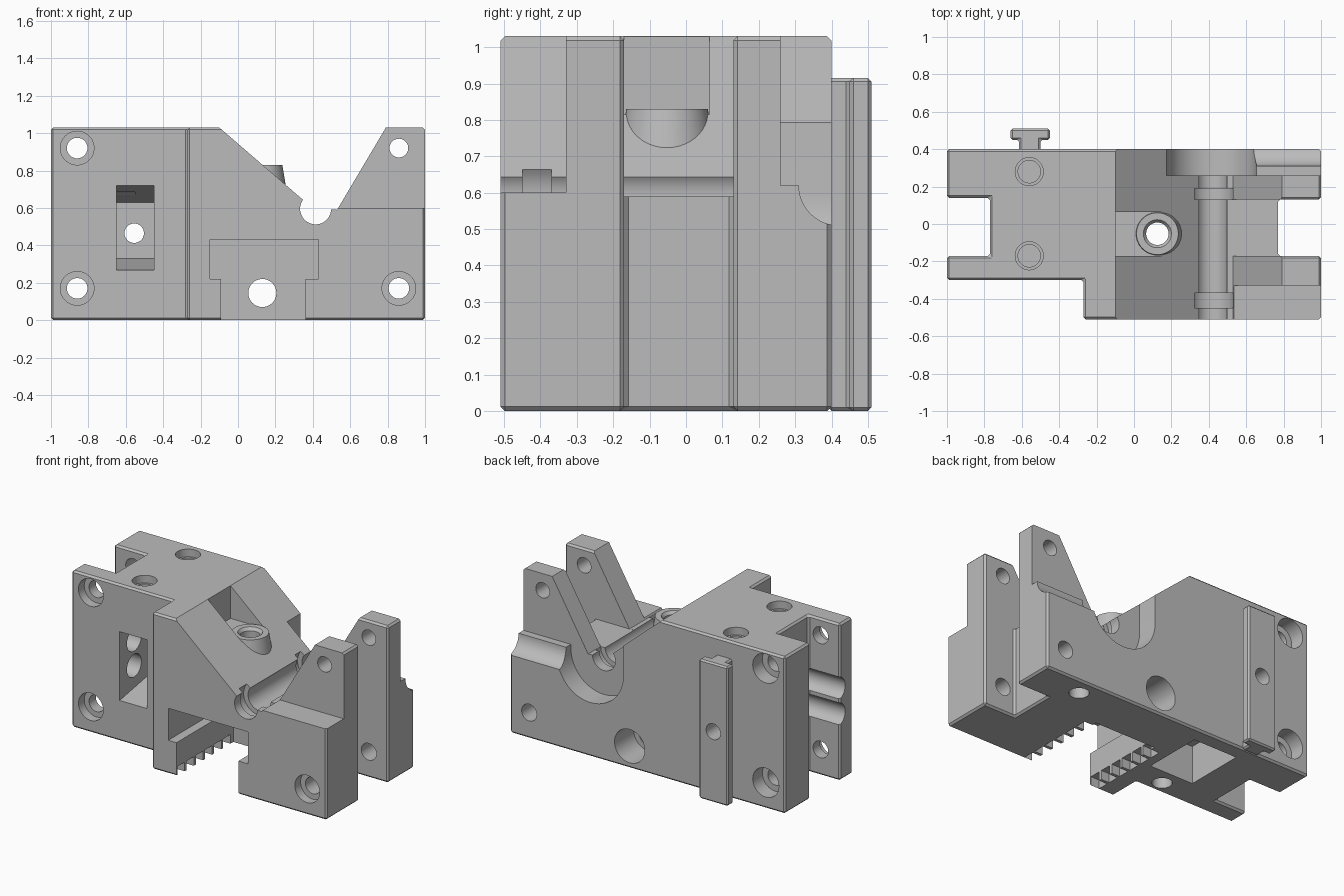
import bpy, bmesh, math
from mathutils import Matrix, Vector

if "Cube" in bpy.data.objects:
    bpy.data.objects.remove(bpy.data.objects["Cube"])

grey = bpy.data.materials.new("neutral grey")
grey.use_nodes = True
colour = (0.5, 0.5, 0.5, 1)
grey.diffuse_color = colour
grey.node_tree.nodes["Principled BSDF"].inputs["Base Color"].default_value = colour


def finish(name, bm):
    bmesh.ops.recalc_face_normals(bm, faces=bm.faces)
    mesh = bpy.data.meshes.new(name)
    bm.to_mesh(mesh)
    bm.free()
    mesh.materials.append(grey)
    ob = bpy.data.objects.new(name, mesh)
    bpy.context.collection.objects.link(ob)
    return ob


def place(axis, a, b, t):
    return {"x": Vector((t, a, b)), "y": Vector((a, t, b)), "z": Vector((a, b, t))}[axis]


def prism(name, axis, points, lo, hi):
    bm = bmesh.new()
    ends = [[bm.verts.new(place(axis, a, b, t)) for a, b in points] for t in (lo, hi)]
    for end in ends:
        bm.faces.new(end)
    for i in range(len(points)):
        j = (i + 1) % len(points)
        bm.faces.new((ends[0][i], ends[0][j], ends[1][j], ends[1][i]))
    return finish(name, bm)


def box(name, x0, x1, y0, y1, z0, z1):
    return prism(name, "z", [(x0, y0), (x1, y0), (x1, y1), (x0, y1)], z0, z1)


def rod(name, axis, a, b, lo, hi, r_lo, r_hi=None):
    bm = bmesh.new()
    bmesh.ops.create_cone(bm, cap_ends=True, segments=48, radius1=r_lo,
                          radius2=r_lo if r_hi is None else r_hi, depth=hi - lo)
    turn = {"x": Matrix.Rotation(math.pi / 2, 4, "Y"),
            "y": Matrix.Rotation(-math.pi / 2, 4, "X"), "z": Matrix()}[axis]
    shift = Matrix.Translation(place(axis, a, b, (lo + hi) / 2))
    bmesh.ops.transform(bm, matrix=shift @ turn, verts=bm.verts)
    return finish(name, bm)


def apply(ob, mod):
    bpy.context.view_layer.objects.active = ob
    bpy.ops.object.modifier_apply(modifier=mod.name)


def combine(ob, tool, operation="DIFFERENCE"):
    mod = ob.modifiers.new("join", "BOOLEAN")
    mod.operation = operation
    mod.solver = "EXACT"
    mod.object = tool
    apply(ob, mod)
    bpy.data.objects.remove(tool)


def chamfer(ob, width):
    mod = ob.modifiers.new("chamfer", "BEVEL")
    mod.width = width
    mod.segments = 1
    mod.limit_method = "ANGLE"
    apply(ob, mod)


# Main block with a notch in each end
plan = [(-1, -0.3), (-0.27, -0.3), (-0.27, -0.51), (1, -0.51), (1, -0.17), (0.77, -0.17),
        (0.77, 0.13), (1, 0.13), (1, 0.4), (-1, 0.4), (-1, 0.14), (-0.77, 0.14),
        (-0.77, -0.17), (-1, -0.17)]
body = prism("clamp_body", "z", plan, 0, 1.03)
chamfer(body, 0.012)


def cut(tool):
    combine(body, tool)


# Sloped valley and the shelves around the two arms
cut(prism("valley", "y", [(-0.216, 1.13), (0.4, 0.598), (0.53, 0.59), (0.85, 1.13)], -1, 1))
cut(box("front_shelf", 0.46, 1.2, -0.7, -0.33, 0.6, 1.3))
cut(box("middle_shelf", 0.46, 0.9, -0.17, 0.13, 0.59, 1.3))
cut(box("rear_shelf", 0.46, 1.2, 0.26, 0.7, 0.62, 1.3))
cut(rod("cove", "x", 0.42, 0.62, 0.6, 1.2, 0.11))

# Pivot groove, retaining rings and rear clearance
px, pz = 0.415, 0.595
cut(rod("pivot", "y", px, pz, -0.8, 0.8, 0.083))
for y0, y1 in ((-0.45, -0.37), (0.13, 0.19)):
    cut(rod("ring", "y", px, pz, y0, y1, 0.115))
cut(rod("rear_round", "y", px, pz, 0.26, 0.7, 0.24))
cut(box("rear_opening", px - 0.24, px + 0.24, 0.26, 0.7, pz, 1.3))

# Pocket and conical boss on the slope
bx, by = 0.125, -0.052
cut(box("pocket", -0.1, 0.3, -0.17, 0.065, 0.815, 1.3))
combine(body, rod("boss", "z", bx, by, 0.6, 0.83, 0.15, 0.112), "UNION")
cut(rod("boss_hole", "z", bx, by, 0.35, 1.0, 0.06))
cut(rod("boss_mouth", "z", bx, by, 0.81, 0.85, 0.06, 0.09))

# T shaped channel with toothed lips
cut(box("channel_top", -0.15, 0.43, -0.7, 0.08, 0.22, 0.43))
cut(box("channel_neck", -0.09, 0.36, -0.7, 0.08, -0.1, 0.23))
for x0, x1 in ((-0.15, -0.08), (0.35, 0.42)):
    for i in range(6):
        y = -0.5 + i * 0.095
        cut(box("tooth_gap", x0, x1, y, y + 0.075, -0.1, 0.06))
cut(rod("channel_hole", "y", 0.13, 0.145, 0, 0.7, 0.075))
cut(rod("channel_bore", "y", 0.13, 0.145, 0.2, 0.7, 0.11))

# Tapered front window and cross bores
cut(prism("window", "x", [(-0.4, 0.745), (0.05, 0.63), (0.05, 0.33), (-0.4, 0.25)], -0.65, -0.45))
for z in (0.44, 0.61):
    cut(rod("cross_bore", "x", -0.15, z, -1.2, -0.55, 0.075))

# Pocket and blind holes underneath, blind holes on top
cut(box("base_pocket", -0.53, -0.21, -0.1, 0.3, -0.1, 0.25))
for x, y in ((0.66, 0.285), (-0.39, -0.21)):
    cut(rod("base_hole", "z", x, y, -0.1, 0.22, 0.06))
for y in (0.28, -0.17):
    cut(rod("top_hole", "z", -0.56, y, 0.8, 1.2, 0.06))
    cut(rod("top_mouth", "z", -0.56, y, 0.98, 1.2, 0.075))

# Corner bolt holes
for x, z, front in ((-0.86, 0.92, -0.3), (-0.86, 0.17, -0.3), (0.86, 0.17, -0.51)):
    cut(rod("bolt_hole", "y", x, z, -0.8, 0.8, 0.055))
    cut(rod("bolt_seat", "y", x, z, -0.8, front + 0.06, 0.09))
    if x < 0:
        cut(rod("rear_seat", "y", x, z, 0.3, 0.7, 0.095))
cut(rod("arm_hole", "y", 0.86, 0.92, -0.8, 0.8, 0.05))

# T shaped mounting rail on the back
rail = prism("mounting_rail", "z", [(-0.615, 0.39), (-0.5, 0.39), (-0.5, 0.45), (-0.45, 0.45),
                                    (-0.45, 0.51), (-0.66, 0.51), (-0.66, 0.45),
                                    (-0.615, 0.45)], 0, 0.915)
chamfer(rail, 0.01)
combine(body, rail, "UNION")
cut(rod("rail_hole", "y", -0.555, 0.465, -0.1, 0.8, 0.052))

# Smooth bores, crisp edges
bpy.ops.object.select_all(action="DESELECT")
body.select_set(True)
bpy.context.view_layer.objects.active = body
bpy.ops.object.shade_smooth_by_angle(angle=math.radians(25))
